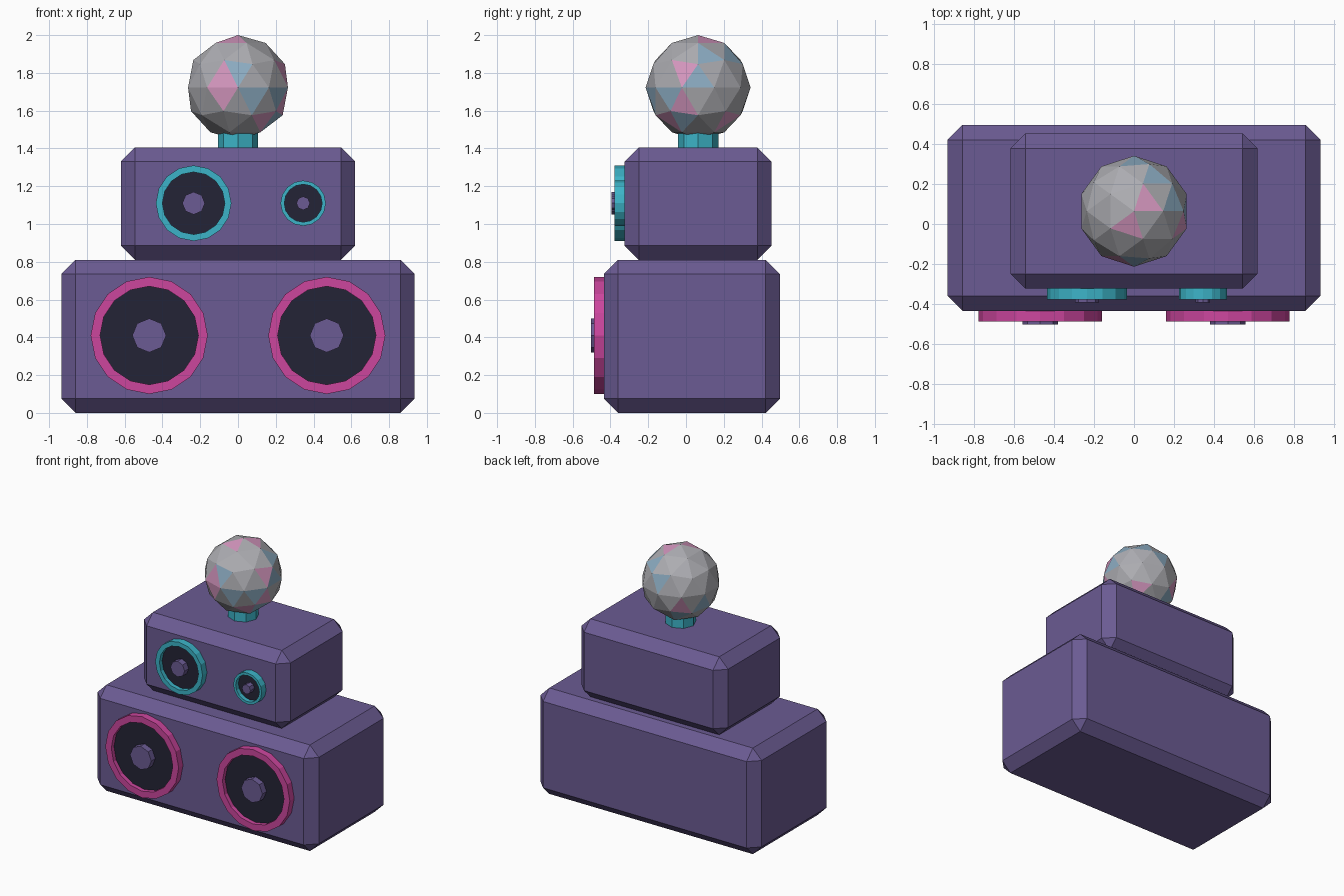
import bpy, bmesh, math
from mathutils import Vector

cube = bpy.data.objects.get("Cube")
if cube:
    bpy.data.objects.remove(cube, do_unlink=True)


def material(name, srgb):
    linear = [(c / 255 / 12.92 if c < 11 else ((c / 255 + 0.055) / 1.055) ** 2.4) for c in srgb]
    mat = bpy.data.materials.new(name)
    mat.use_nodes = True
    mat.diffuse_color = (*linear, 1)
    mat.node_tree.nodes["Principled BSDF"].inputs["Base Color"].default_value = (*linear, 1)
    return mat


purple = material("purple", (107, 91, 147))
pink = material("pink", (204, 70, 158))
teal = material("teal", (60, 180, 200))
dark = material("dark_navy", (36, 36, 54))
silver = material("silver", (172, 172, 177))
mirror_pink = material("pale_pink", (212, 150, 190))
mirror_blue = material("pale_blue", (140, 172, 194))


def finish(name, bm, *mats):
    bmesh.ops.recalc_face_normals(bm, faces=bm.faces)
    mesh = bpy.data.meshes.new(name)
    bm.to_mesh(mesh)
    bm.free()
    for mat in mats:
        mesh.materials.append(mat)
    obj = bpy.data.objects.new(name, mesh)
    bpy.context.collection.objects.link(obj)
    return obj


def chamfered_box(name, center, size, chamfer):
    bm = bmesh.new()
    bmesh.ops.create_cube(bm, size=1)
    for v in bm.verts:
        v.co = Vector(a * b + c for a, b, c in zip(v.co, size, center))
    bmesh.ops.bevel(bm, geom=bm.edges[:], offset=chamfer, segments=1, affect='EDGES')
    return finish(name, bm, purple)


def turned(name, x, z, profile, sides, mat, closed=False):
    """Sweep (radius, y) points around an axis that faces the front."""
    bm = bmesh.new()
    rings = []
    for radius, y in profile:
        rings.append([bm.verts.new((x + radius * math.sin(math.tau * i / sides), y,
                                    z + radius * math.cos(math.tau * i / sides)))
                      for i in range(sides)])
    pairs = list(zip(rings, rings[1:]))
    if closed:
        pairs.append((rings[-1], rings[0]))
    else:
        bm.faces.new(rings[0])
        bm.faces.new(rings[-1])
    for a, b in pairs:
        for i in range(sides):
            j = (i + 1) % sides
            bm.faces.new((a[i], a[j], b[j], b[i]))
    return finish(name, bm, mat)


def speaker(name, x, z, outer, inner, hub, wall, mat):
    lip, back = wall - 0.053, wall + 0.01
    turned(name + "_rim", x, z, [(outer, back), (outer, lip), (inner, lip), (inner, back)],
           16, mat, closed=True)
    turned(name + "_cone", x, z, [(inner, back), (inner, wall - 0.02)], 16, dark)
    turned(name + "_hub", x, z, [(hub, back), (hub, lip - 0.016)], 8, purple)


# Cabinets
chamfered_box("lower_cabinet", (0, 0.031, 0.405), (1.87, 0.932, 0.81), 0.075)
chamfered_box("upper_cabinet", (0, 0.064, 1.108), (1.24, 0.777, 0.596), 0.075)

# Speakers
for side, x in (("right", -0.47), ("left", 0.47)):
    speaker(side + "_woofer", x, 0.41, 0.31, 0.26, 0.09, -0.435, pink)
speaker("right_tweeter", -0.235, 1.11, 0.2, 0.165, 0.06, -0.325, teal)
speaker("left_tweeter", 0.345, 1.11, 0.12, 0.1, 0.036, -0.325, teal)

# Neck under the ball
bm = bmesh.new()
bmesh.ops.create_cone(bm, cap_ends=True, segments=8, radius1=0.107, radius2=0.107, depth=0.11)
finish("neck", bm, teal).location = (0, 0.064, 1.445)

# Faceted ball with tinted facets, picked by the direction they face
tints = {
    1: [(-.2, -.2, .9), (.3, 0, .9), (-.3, -.9, .15), (-.3, -.9, -.2), (.8, -.3, .3),
        (.8, -.3, -.3), (.4, -.6, -.6), (.4, .6, -.6), (-.5, .7, -.2)],
    2: [(0, -.9, .3), (.3, -.9, -.15), (.9, 0, .2), (.7, -.5, -.2), (.7, .3, .6),
        (.5, .6, .6), (0, .9, .3), (.7, -.2, -.7), (-.8, .2, -.1), (-.5, .6, -.5)],
}
bm = bmesh.new()
bmesh.ops.create_icosphere(bm, subdivisions=2, radius=0.278)
for index, directions in tints.items():
    for d in directions:
        facet = max(bm.faces, key=lambda f: f.calc_center_median().normalized().dot(Vector(d)))
        facet.material_index = index
finish("mirror_ball", bm, silver, mirror_pink, mirror_blue).location = (0, 0.064, 1.722)
